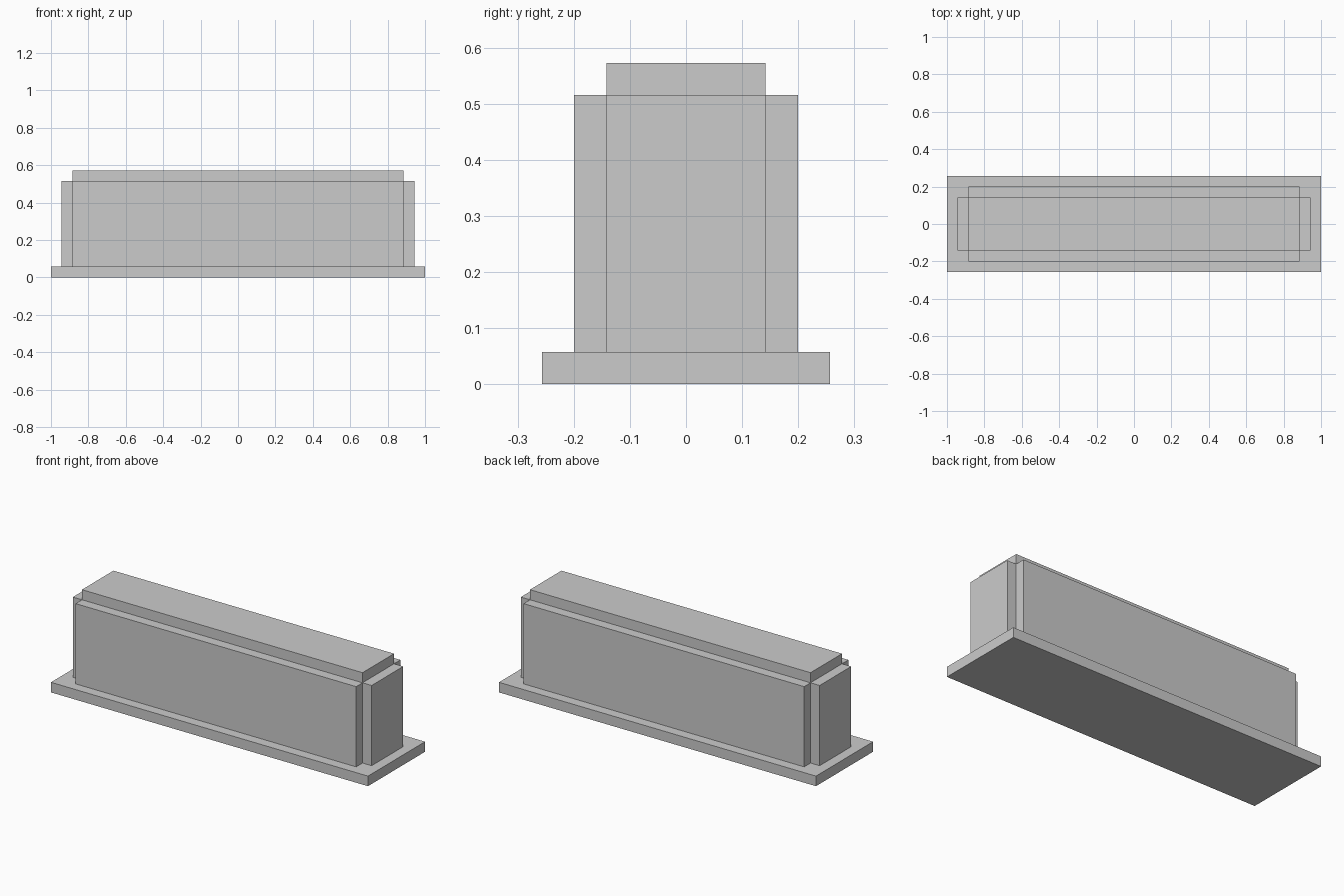
import bpy, bmesh
from mathutils import Matrix

if "Cube" in bpy.data.objects:
    bpy.data.objects.remove(bpy.data.objects["Cube"])

STEP = 0.0575            # plate, panel and cap thickness
CORE = (0.885, 0.142)    # core half sizes
BASE = (1.0, 0.257)      # base half sizes
Z0, Z1 = STEP, 0.515     # core bottom and top


def make_box(hx, hy, z0, z1):
    bm = bmesh.new()
    mat = (Matrix.Translation((0, 0, (z0 + z1) / 2))
           @ Matrix.Diagonal((2 * hx, 2 * hy, z1 - z0, 1)))
    bmesh.ops.create_cube(bm, size=1, matrix=mat)
    return bm


def finish(name, bm):
    bmesh.ops.recalc_face_normals(bm, faces=bm.faces[:])
    mesh = bpy.data.meshes.new(name)
    bm.to_mesh(mesh)
    bm.free()
    obj = bpy.data.objects.new(name, mesh)
    bpy.context.collection.objects.link(obj)
    return obj


# Base plate
finish("base_plate", make_box(*BASE, 0, STEP))

# Body: the four sides and the top of the core are each pushed straight out
body = make_box(*CORE, Z0, Z1)
body.normal_update()
for face in [f for f in body.faces if f.normal.z > -0.5]:
    direction = face.normal.copy()
    pushed = bmesh.ops.extrude_discrete_faces(body, faces=[face])["faces"][0]
    bmesh.ops.translate(body, verts=pushed.verts[:], vec=direction * STEP)
finish("panelled_body", body)
